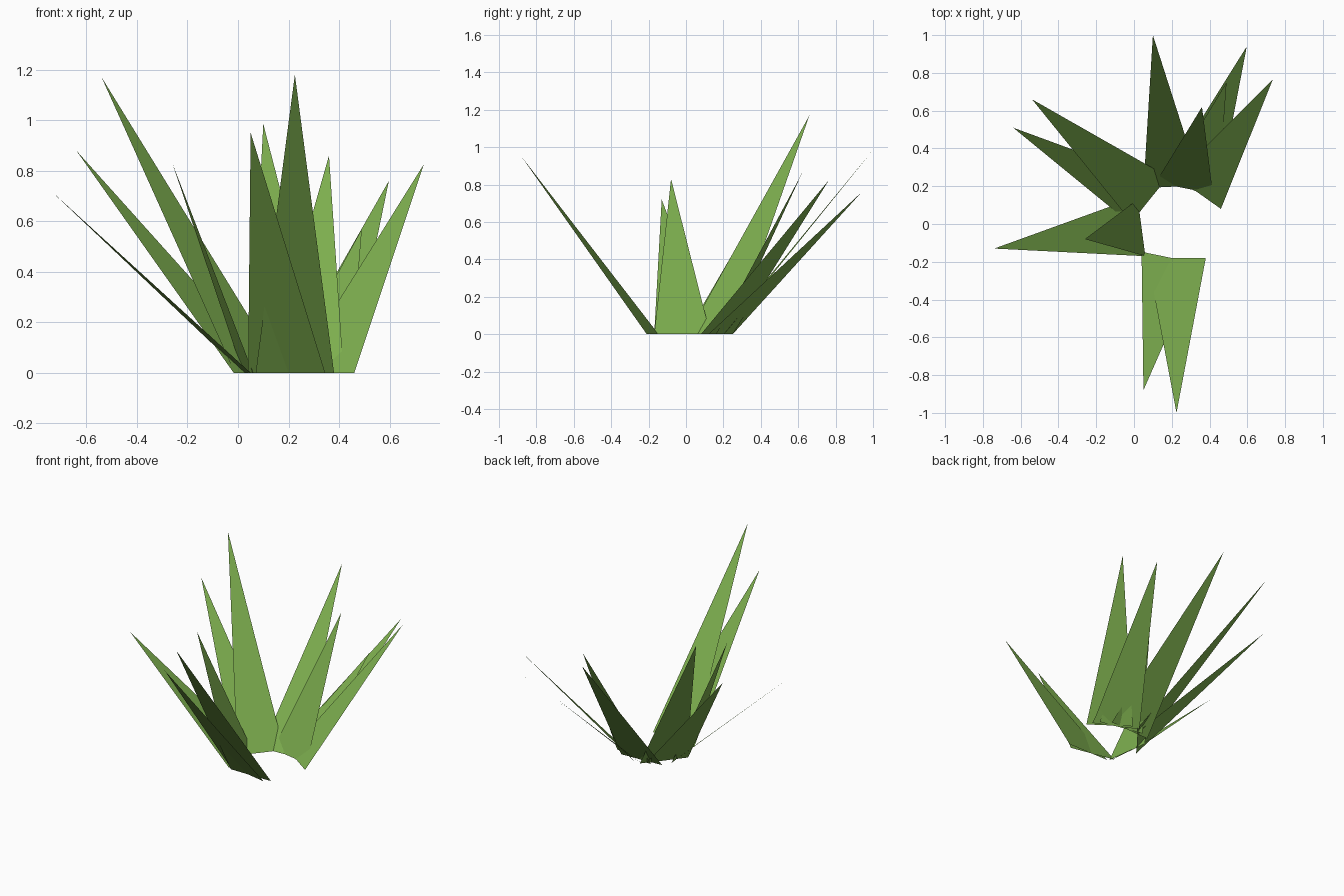
import bpy

if "Cube" in bpy.data.objects:
    bpy.data.objects.remove(bpy.data.objects["Cube"])

# Single leaf colour
green = bpy.data.materials.new("leaf_green")
green.diffuse_color = (0.202, 0.418, 0.076, 1.0)
green.use_nodes = True
green.node_tree.nodes["Principled BSDF"].inputs["Base Color"].default_value = green.diffuse_color


def blade(name, base_a, base_b, tip):
    """Flat three-sided leaf: two root points on the ground and a pointed tip."""
    mesh = bpy.data.meshes.new(name)
    verts = [(*base_a, 0.0), (*base_b, 0.0), tip]
    # order the corners so the upper side is the front of the face
    ax, ay = base_b[0] - base_a[0], base_b[1] - base_a[1]
    tx, ty = tip[0] - base_a[0], tip[1] - base_a[1]
    face = (0, 1, 2) if ax * ty - ay * tx > 0 else (0, 2, 1)
    mesh.from_pydata(verts, [], [face])
    mesh.materials.append(green)
    mesh.update()
    obj = bpy.data.objects.new(name, mesh)
    bpy.context.collection.objects.link(obj)
    return obj


# Front leaves
blade("front_leaf_short", (0.04, -0.147), (0.345, -0.21), (0.05, -0.88, 0.95))
blade("front_leaf_tall", (0.07, -0.18), (0.38, -0.18), (0.225, -1.0, 1.18))

# Left leaves
blade("left_leaf_low", (0.05, -0.17), (0.02, 0.145), (-0.74, -0.13, 0.72))
blade("left_leaf_upright", (0.06, -0.17), (0.02, 0.13), (-0.26, -0.08, 0.83))

# Back left leaves
blade("back_left_leaf_tall", (-0.013, 0.01), (0.18, 0.25), (-0.54, 0.66, 1.17))
blade("back_left_leaf_short", (-0.017, 0.0), (0.15, 0.22), (-0.64, 0.51, 0.88))

# Back leaves
blade("back_leaf_long", (0.05, 0.19), (0.355, 0.205), (0.10, 1.0, 0.985))
blade("back_leaf_upright", (0.115, 0.22), (0.418, 0.16), (0.36, 0.62, 0.86))

# Back right leaves
blade("back_right_leaf_long", (0.165, 0.25), (0.44, 0.12), (0.597, 0.94, 0.76))
blade("back_right_leaf_short", (0.18, 0.24), (0.445, 0.12), (0.49, 0.75, 0.57))
blade("back_right_leaf_wide", (0.22, 0.25), (0.46, 0.08), (0.735, 0.765, 0.825))
